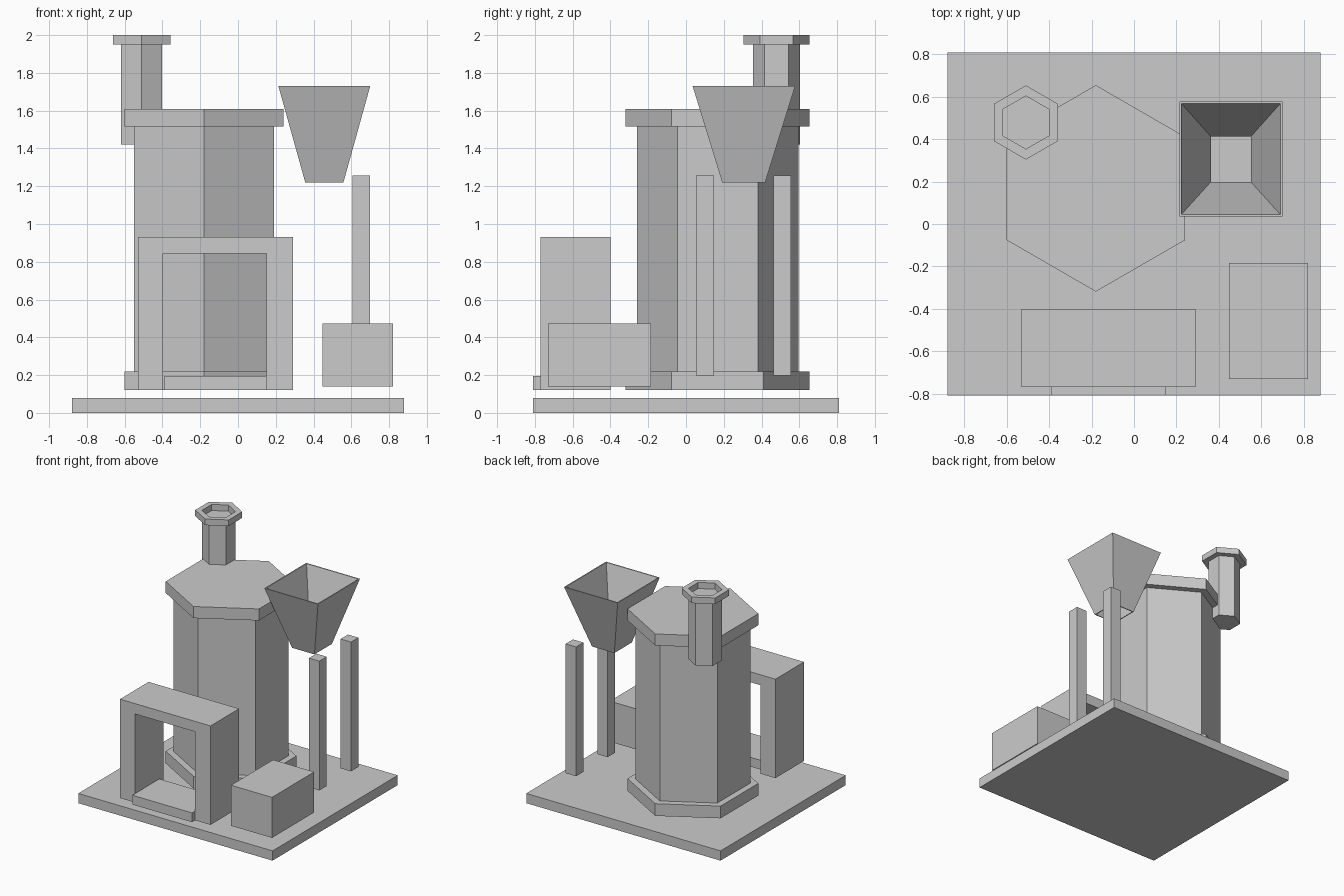
import bpy, bmesh
from math import sin, cos, pi

if "Cube" in bpy.data.objects:
    bpy.data.objects.remove(bpy.data.objects["Cube"])


def make(name, verts, faces):
    me = bpy.data.meshes.new(name)
    bm = bmesh.new()
    vs = [bm.verts.new(v) for v in verts]
    for f in faces:
        bm.faces.new([vs[i] for i in f])
    bmesh.ops.recalc_face_normals(bm, faces=bm.faces)
    bm.to_mesh(me)
    bm.free()
    ob = bpy.data.objects.new(name, me)
    bpy.context.collection.objects.link(ob)
    return ob


def loft(name, loops, closed=False):
    """Skin equal-length loops; cap the ends, or join last to first if closed."""
    n, m = len(loops[0]), len(loops)
    faces = []
    for k in range(m if closed else m - 1):
        a, b = k * n, ((k + 1) % m) * n
        faces += [(a + i, a + (i + 1) % n, b + (i + 1) % n, b + i) for i in range(n)]
    if not closed:
        faces += [tuple(range(n)), tuple(range((m - 1) * n, m * n))]
    return make(name, [v for lp in loops for v in lp], faces)


def rect(x0, x1, y0, y1, z, inset=0.0):
    x0, x1, y0, y1 = x0 + inset, x1 - inset, y0 + inset, y1 - inset
    return [(x0, y0, z), (x1, y0, z), (x1, y1, z), (x0, y1, z)]


def box(name, x0, x1, y0, y1, z0, z1):
    return loft(name, [rect(x0, x1, y0, y1, z0), rect(x0, x1, y0, y1, z1)])


def hexagon(cx, cy, r, z):
    # a corner points along y
    return [(cx + r * cos(pi / 6 + i * pi / 3), cy + r * sin(pi / 6 + i * pi / 3), z)
            for i in range(6)]


def hex_prism(name, cx, cy, r, z0, z1):
    return loft(name, [hexagon(cx, cy, r, z0), hexagon(cx, cy, r, z1)])


# ground plate
box("base_plate", -0.88, 0.88, -0.81, 0.81, 0.0, 0.08)

# main hexagonal tower with foot and lid
for name, r, z0, z1 in (("tower_foot", 0.487, 0.12, 0.22),
                        ("tower_body", 0.428, 0.22, 1.515),
                        ("tower_lid", 0.487, 1.515, 1.61)):
    hex_prism(name, -0.18, 0.168, r, z0, z1)

# chimney pipe and its open collar
CX, CY = -0.51, 0.479
hex_prism("chimney_pipe", CX, CY, 0.125, 1.42, 1.95)
loft("chimney_collar", [hexagon(CX, CY, r, z) for r, z in
                        ((0.125, 1.95), (0.175, 1.95), (0.175, 2.0), (0.125, 2.0))], closed=True)

# thin-walled open hopper
top = (0.214, 0.70, 0.035, 0.578, 1.73)
bottom = (0.356, 0.558, 0.192, 0.419, 1.22)
loft("hopper", [rect(*bottom), rect(*top), rect(*top, inset=0.009),
                rect(*bottom, inset=0.007)], closed=True)

# hopper posts
for name, y in (("front_post", 0.053), ("back_post", 0.462)):
    box(name, 0.606, 0.70, y, y + 0.095, 0.197, 1.256)

# doorway frame: profile extruded along y
profile = [(-0.53, 0.12), (-0.53, 0.93), (0.29, 0.93), (0.29, 0.12),
           (0.15, 0.12), (0.15, 0.845), (-0.396, 0.845), (-0.396, 0.12)]
loft("door_frame", [[(x, y, z) for x, z in profile] for y in (-0.77, -0.40)])

# doorstep and side crate
box("doorstep", -0.39, 0.15, -0.81, -0.46, 0.12, 0.196)
box("side_crate", 0.448, 0.82, -0.731, -0.185, 0.14, 0.472)
